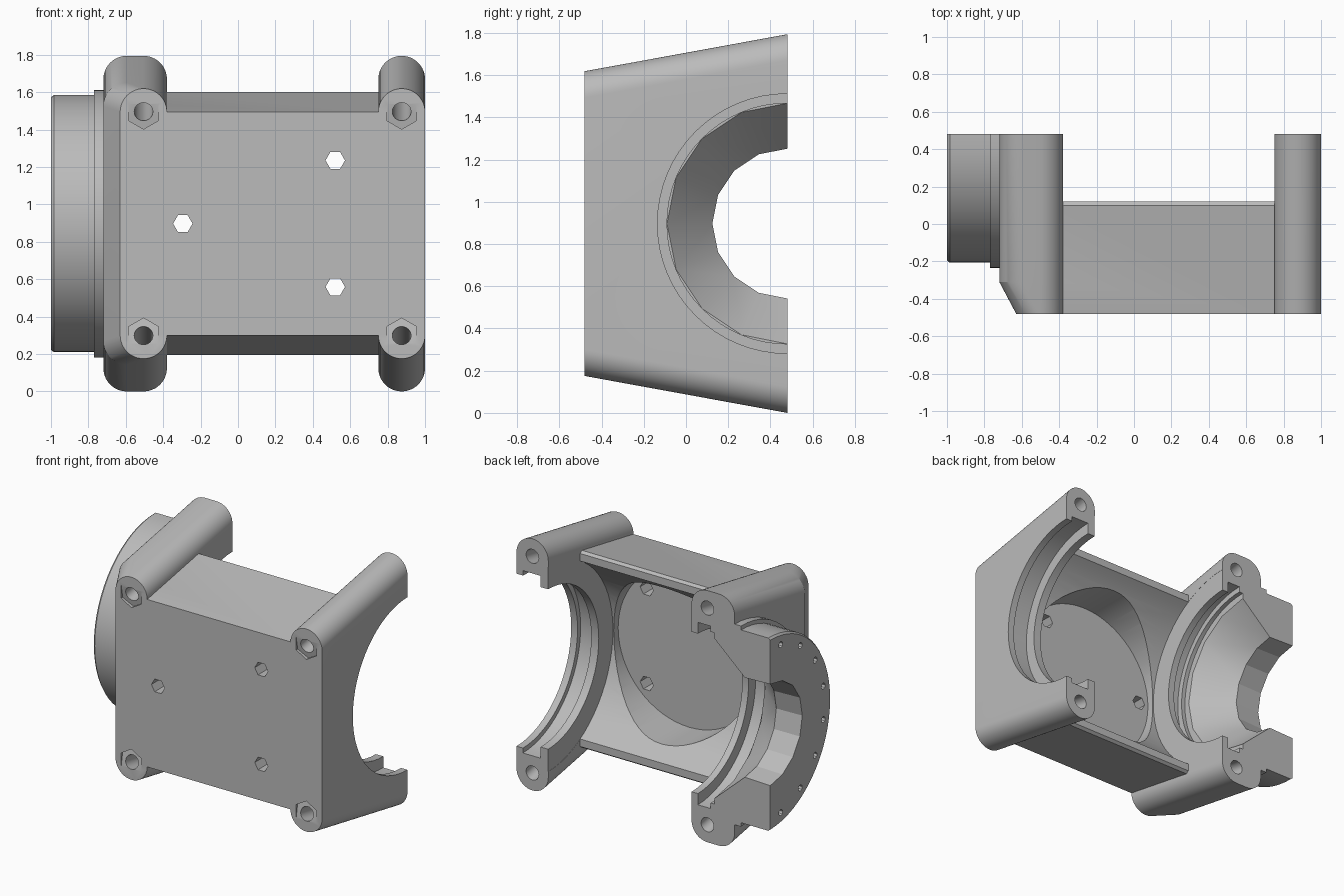
import bpy, bmesh
from math import sin, cos, pi, radians

cube = bpy.data.objects.get("Cube")
if cube:
    bpy.data.objects.remove(cube, do_unlink=True)

CZ = 0.897                 # height of the shaft axis
FRONT, BACK = -0.48, 0.48  # the shaft axis lies in the back plane
SLOPE = 0.1823             # outward lean of the bolt bosses
BOSS_R = 0.125

grey = bpy.data.materials.new("housing grey")
grey.use_nodes = True
grey.diffuse_color = (0.5, 0.5, 0.5, 1)
grey.node_tree.nodes["Principled BSDF"].inputs["Base Color"].default_value = (0.5, 0.5, 0.5, 1)


def loft(name, rings):
    """Closed solid through matching rings of points."""
    bm = bmesh.new()
    rows = [[bm.verts.new(p) for p in ring] for ring in rings]
    n = len(rows[0])
    for a, b in zip(rows, rows[1:]):
        for i in range(n):
            j = (i + 1) % n
            bm.faces.new((a[i], a[j], b[j], b[i]))
    bm.faces.new(rows[0])
    bm.faces.new(rows[-1])
    bmesh.ops.remove_doubles(bm, verts=bm.verts, dist=1e-5)
    bmesh.ops.recalc_face_normals(bm, faces=bm.faces)
    mesh = bpy.data.meshes.new(name)
    bm.to_mesh(mesh)
    bm.free()
    mesh.materials.append(grey)
    obj = bpy.data.objects.new(name, mesh)
    bpy.context.scene.collection.objects.link(obj)
    return obj


def half_height(y):
    return 0.597 + SLOPE * (y - FRONT)


def plate_ring(y, x0, x1):
    """Upright rounded outline of an end plate at depth y."""
    r, pts = BOSS_R, []
    corners = ((x1 - r, 1), (x0 + r, 1), (x0 + r, -1), (x1 - r, -1))
    for q, (cx, side) in enumerate(corners):
        for k in range(13):
            a = (q + k / 12) * pi / 2
            pts.append((cx + r * cos(a), y, CZ + side * half_height(y) + r * sin(a)))
    return pts


def slab_ring(y, h, x0, x1):
    return [(x0, y, CZ - h), (x1, y, CZ - h), (x1, y, CZ + h), (x0, y, CZ + h)]


def ring_y(x, y, z, r, n):
    return [(x + r * cos(2 * pi * k / n), y, z + r * sin(2 * pi * k / n)) for k in range(n)]


def lathe_x(name, profile, n=64, y=BACK, z=CZ):
    return loft(name, [[(x, y + r * sin(2 * pi * k / n), z + r * cos(2 * pi * k / n))
                        for k in range(n)] for x, r in profile])


def combine(target, tool, operation):
    mod = target.modifiers.new(operation.lower(), 'BOOLEAN')
    mod.operation, mod.solver, mod.object = operation, 'EXACT', tool
    deps = bpy.context.evaluated_depsgraph_get()
    mesh = bpy.data.meshes.new_from_object(target.evaluated_get(deps))
    target.modifiers.clear()
    target.data = mesh
    bpy.data.objects.remove(tool, do_unlink=True)


# Middle body with a softened back edge
housing = loft("bearing_housing", [slab_ring(y, h, -0.45, 0.85) for y, h in (
    (FRONT, half_height(FRONT)), (0.1, half_height(0.1)), (0.12, half_height(0.1) - 0.015))])

# End plates; the left one steps out behind its front chamfer
solids = [
    loft("plain_end_plate", [plate_ring(y, 0.75, 1.0) for y in (FRONT, BACK)]),
    loft("flanged_end_plate", [plate_ring(FRONT, -0.63, -0.38),
                               plate_ring(-0.31, -0.72, -0.38),
                               plate_ring(BACK, -0.72, -0.38)]),
    # Collar and round flange
    lathe_x("flange", [(-1, 0.675), (-0.985, 0.687), (-0.77, 0.687),
                       (-0.77, 0.715), (-0.6, 0.715)]),
]
for solid in solids:
    combine(housing, solid, 'UNION')

cutters = [
    # Split plane
    loft("split_cutter", [slab_ring(y, 2, -2, 2) for y in (BACK, 2)]),
    # Stepped bearing seats and the gear cavity
    lathe_x("bore_cutter", [(1.1, 0.615), (0.95, 0.615), (0.95, 0.65), (0.81, 0.65),
                            (0.81, 0.57), (0.751, 0.57), (0.751, 0.73), (-0.381, 0.73),
                            (-0.381, 0.57), (-0.43, 0.57), (-0.43, 0.65), (-0.53, 0.65),
                            (-0.53, 0.61), (-0.56, 0.61)]),
    # Faceted funnel through the flange
    lathe_x("funnel_cutter", [(-0.5, 0.57), (-0.56, 0.57), (-0.8, 0.355), (-1.1, 0.365)], 16),
    # Round recess in the front wall
    loft("recess_cutter", [ring_y(0.185, y, CZ, 0.56, 64) for y in (-0.3, 0.6)]),
]

# Three holes through the front wall
for x, dz in ((-0.295, 0), (0.52, 0.338), (0.52, -0.338)):
    cutters.append(loft("wall_hole_cutter", [ring_y(x, y, CZ + dz, 0.052, 6) for y in (-0.6, -0.1)]))

# Leaning bolt holes with hexagonal nut seats
for x in (-0.505, 0.875):
    for side in (1, -1):
        cutters.append(loft("bolt_hole_cutter", [
            ring_y(x, y, CZ + side * half_height(y), 0.05, 24) for y in (-0.6, 0.6)]))
        zc = CZ + side * half_height(FRONT)
        hexagon = [(x + 0.092 * sin(k * pi / 3), 0.092 * cos(k * pi / 3)) for k in range(6)]
        cutters.append(loft("nut_seat_cutter", [
            [(hx, FRONT + 0.008 - side * hz * SLOPE, zc + hz) for hx, hz in hexagon],
            [(hx, -0.6, zc + hz) for hx, hz in hexagon]]))

# Screw holes around the flange face
for k in range(8):
    a = (k + 0.5) * pi / 8
    cutters.append(lathe_x("screw_hole_cutter", [(-1.1, 0.022), (-0.88, 0.022)], 8,
                           BACK - 0.61 * sin(a), CZ + 0.61 * cos(a)))

for cutter in cutters:
    combine(housing, cutter, 'DIFFERENCE')

bpy.context.view_layer.objects.active = housing
housing.select_set(True)
bpy.ops.object.shade_smooth_by_angle(angle=radians(18))
